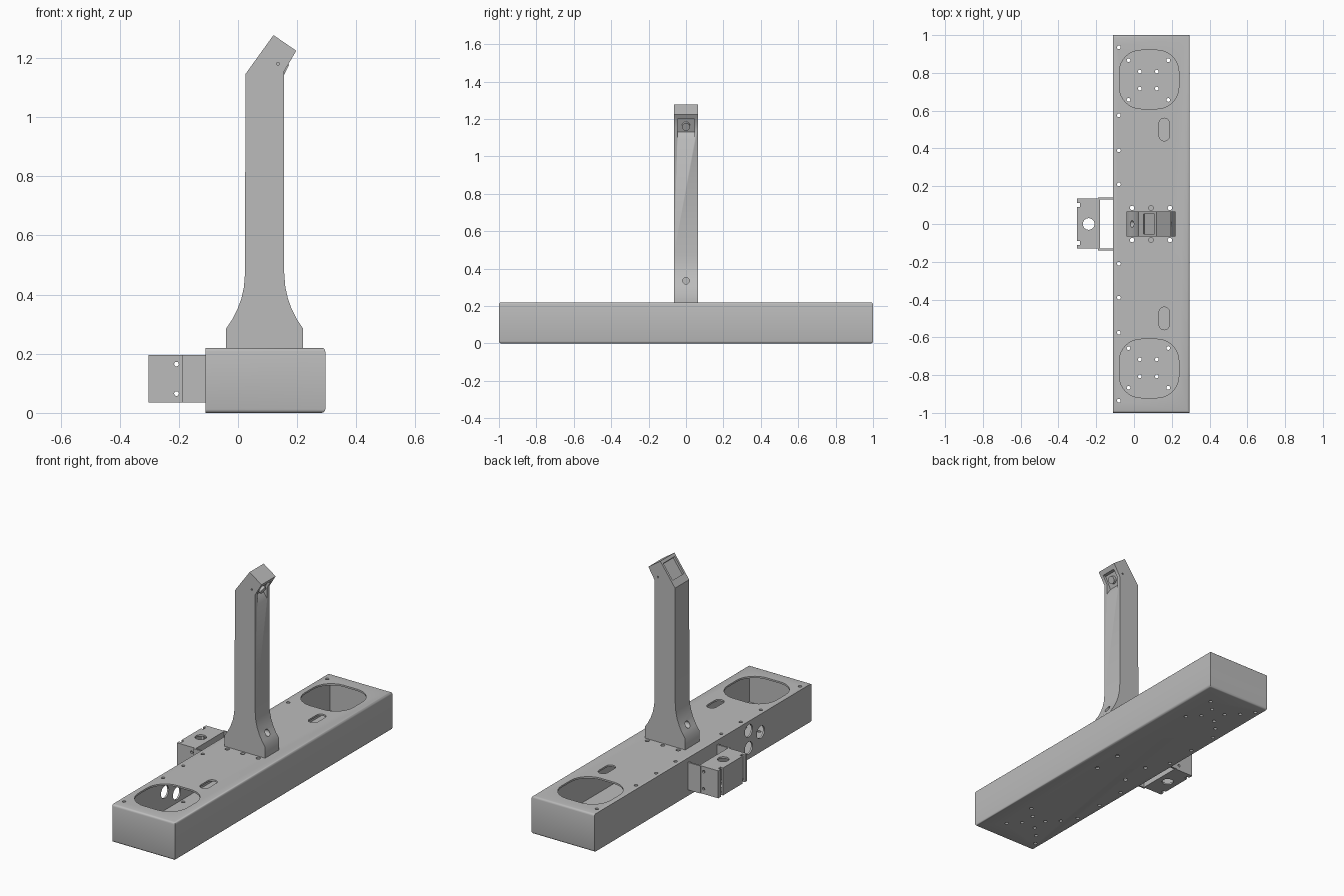
import bpy, bmesh, math
from mathutils import Vector

cube = bpy.data.objects.get("Cube")
if cube:
    bpy.data.objects.remove(cube, do_unlink=True)

grey = bpy.data.materials.new("sheet_metal_grey")
grey.use_nodes = True
colour = (0.5, 0.5, 0.5, 1)
grey.diffuse_color = colour
grey.node_tree.nodes["Principled BSDF"].inputs["Base Color"].default_value = colour


# Profile helpers
def rect(a0, a1, b0, b1):
    return [(a0, b0), (a1, b0), (a1, b1), (a0, b1)]


def circle(ca, cb, r, n=20):
    return [(ca + r * math.cos(math.tau * i / n), cb + r * math.sin(math.tau * i / n)) for i in range(n)]


def rounded(ca, cb, w, h, r, n=8):
    pts = []
    for q, (sa, sb) in enumerate([(1, 1), (-1, 1), (-1, -1), (1, -1)]):
        for i in range(n + 1):
            t = (q + i / n) * math.pi / 2
            pts.append((ca + sa * (w / 2 - r) + r * math.cos(t), cb + sb * (h / 2 - r) + r * math.sin(t)))
    return pts


# Each part is a list of prisms: (profile, axis, low, high)
def make(name, prisms):
    bm = bmesh.new()
    place = {"X": lambda a, b, c: (c, a, b), "Y": lambda a, b, c: (a, c, b), "Z": lambda a, b, c: (a, b, c)}
    for pts, axis, lo, hi in prisms:
        base = bm.faces.new([bm.verts.new(place[axis](a, b, lo)) for a, b in pts])
        geom = bmesh.ops.extrude_face_region(bm, geom=[base])["geom"]
        bmesh.ops.translate(bm, verts=[g for g in geom if isinstance(g, bmesh.types.BMVert)],
                            vec=Vector(place[axis](0, 0, hi - lo)))
    bmesh.ops.recalc_face_normals(bm, faces=bm.faces)
    mesh = bpy.data.meshes.new(name)
    bm.to_mesh(mesh)
    bm.free()
    mesh.materials.append(grey)
    obj = bpy.data.objects.new(name, mesh)
    bpy.context.scene.collection.objects.link(obj)
    return obj


def cut(obj, prisms):
    cutter = make("cutter", prisms)
    cutter.hide_render = True
    mod = obj.modifiers.new("cut", "BOOLEAN")
    mod.operation = "DIFFERENCE"
    mod.solver = "EXACT"
    mod.object = cutter
    bpy.context.view_layer.update()
    result = bpy.data.meshes.new_from_object(obj.evaluated_get(bpy.context.evaluated_depsgraph_get()))
    obj.modifiers.clear()
    obj.data = result
    bpy.data.objects.remove(cutter, do_unlink=True)


def smooth(obj):
    bpy.ops.object.select_all(action="DESELECT")
    obj.select_set(True)
    bpy.context.view_layer.objects.active = obj
    bpy.ops.object.shade_smooth_by_angle(angle=math.radians(35))


# Long hollow housing with folded edges
H = 0.22
housing = make("housing", [(rect(-0.11, 0.295, -1, 1), "Z", 0, H)])
bm = bmesh.new()
bm.from_mesh(housing.data)
folds = [e for e in bm.edges if abs(e.verts[0].co.z - e.verts[1].co.z) < 0.01
         and max(v.co.x for v in e.verts) > 0]
bmesh.ops.bevel(bm, geom=folds, offset=0.012, segments=3, profile=0.5, affect="EDGES")
bm.to_mesh(housing.data)
bm.free()
cut(housing, [(rect(-0.1, 0.285, -0.99, 0.99), "Z", 0.01, H - 0.01)])

top = ("Z", H - 0.02, H + 0.02)
floor = ("Z", -0.02, 0.02)
holes = []
for s in (-1, 1):
    # Large rounded openings, slots and floor mounting holes
    holes.append((rounded(0.08, s * 0.765, 0.315, 0.31, 0.115), *top))
    holes.append((rounded(0.16, s * 0.5, 0.055, 0.12, 0.027), *top))
    for half in (0.105, 0.045):
        for i in (-1, 1):
            for j in (-1, 1):
                holes.append((circle(0.076 + i * half, s * 0.762 + j * half, 0.01, 12), *floor))
    # Screw holes along the edge
    for y in (0.935, 0.575, 0.39, 0.21):
        for layer in (top, floor):
            holes.append((circle(-0.08, s * y, 0.01, 12), *layer))
    # Screw holes beside the column
    for x in (-0.01, 0.09, 0.19):
        holes.append((circle(x, s * 0.085, 0.012, 12), *top))
        if x != 0.09:
            holes.append((circle(x, s * 0.085, 0.012, 12), *floor))
# Cable holes in the long wall
for y, z in ((-0.42, 0.165), (-0.42, 0.065), (-0.53, 0.115)):
    holes.append((circle(y, z, 0.036, 24), "X", -0.13, -0.08))
cut(housing, holes)
smooth(housing)

# Column with flared foot and angled head
C = 0.09
flare = [(0.13, 0.285), (0.11, 0.315), (0.092, 0.35), (0.079, 0.385), (0.07, 0.425), (0.066, 0.475)]
left = [(C - 0.13, H)] + [(C - w, z) for w, z in flare]
right = [(C + w, z) for w, z in reversed(flare)] + [(C + 0.13, H)]
head = [(0.025, 1.145), (0.12, 1.277), (0.197, 1.224), (0.156, 1.155)]
column = make("column", [(left + head + right, "Y", -0.065, 0.065)])
# Camera recess, top panel recess and foot screw holes
cut(column, [
    ([(0.25, 1.2), (0.164, 1.2), (0.13, 1.13), (0.156, 1.09), (0.25, 1.09)], "Y", -0.045, 0.045),
    ([(0.045, 1.19), (0.056, 1.165), (0.119, 1.252), (0.103, 1.27)], "Y", -0.052, 0.052),
    (circle(0, 0.335, 0.018), "X", -0.06, 0.03),
    (circle(0, 0.335, 0.018), "X", 0.15, 0.24),
    (circle(0.135, 1.18, 0.005, 10), "Y", -0.08, -0.055),
    (circle(0.135, 1.18, 0.005, 10), "Y", 0.055, 0.08),
])
smooth(column)

# Camera lens sitting in the recess
lens = make("camera_lens", [(circle(0, 0, 0.022, 24), "Z", -0.005, 0.018)])
lens.location = (0.147, 0, 1.165)
lens.rotation_euler = (0, math.radians(116), 0)
smooth(lens)

# Spacer bracket open at top and bottom
Z0, Z1 = 0.035, 0.195
make("bracket_spacer", [
    (rect(-0.18, -0.11, 0.13, 0.14), "Z", Z0, Z1),
    (rect(-0.18, -0.11, -0.14, -0.13), "Z", Z0, Z1),
    (rect(-0.19, -0.18, -0.14, 0.14), "Z", Z0, Z1),
])

# Outer bracket box with notched face, cable hole and screw holes
bracket = make("bracket_box", [(rect(-0.302, -0.188, -0.13, 0.135), "Z", Z0, Z1)])
cut(bracket, [(rect(-0.292, -0.198, -0.12, 0.125), "Z", Z0 + 0.01, Z1 - 0.01)])
cutters = [(circle(-0.24, 0, 0.031, 24), "Z", Z0 - 0.02, Z1 + 0.02)]
for s in (-1, 1):
    cutters.append((rect(-0.32, -0.285, s * 0.1 - 0.01, s * 0.1 + 0.01), "Z", Z0 - 0.01, Z1 + 0.01))
    for z in (0.065, 0.165):
        cutters.append((circle(-0.208, z, 0.008, 12), "Y", s * 0.13 - 0.02, s * 0.13 + 0.02))
cut(bracket, cutters)
smooth(bracket)
